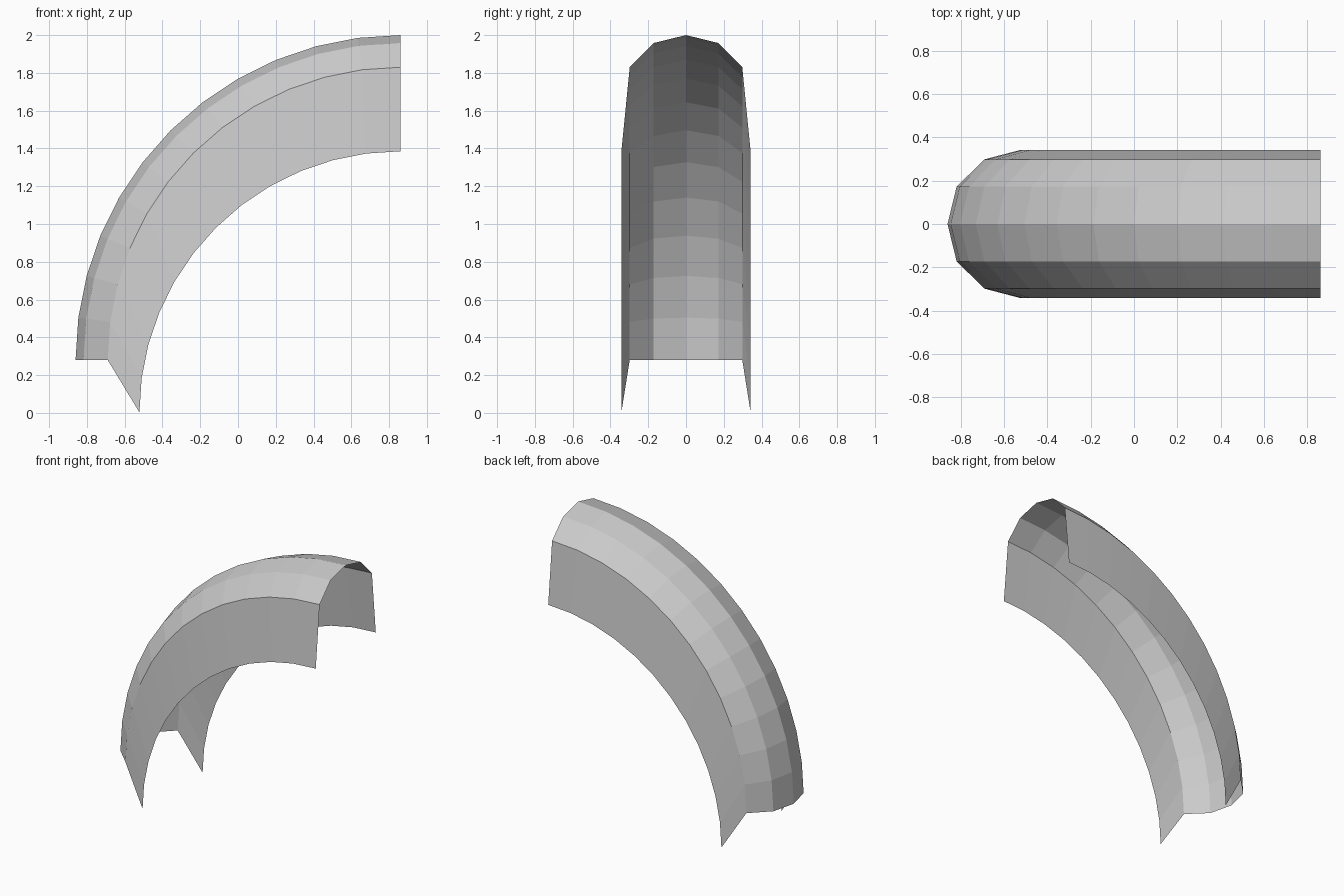
import bpy, bmesh
from math import sin, cos, pi

if "Cube" in bpy.data.objects:
    bpy.data.objects.remove(bpy.data.objects["Cube"])

SEGMENTS = 12
AXLE_X = 0.86
# half cross-section from crown to skirt: (y, arc radius, arc centre height)
PROFILE = [(0.0, 1.72, 0.28), (0.172, 1.678, 0.28), (0.298, 1.55, 0.28), (0.342, 1.382, 0.003)]

# fender shell: sweep the half profile through a quarter turn
bm = bmesh.new()
rings = []
for i in range(SEGMENTS + 1):
    a = i / SEGMENTS * pi / 2
    rings.append([bm.verts.new((AXLE_X - r * sin(a), y, zc + r * cos(a))) for y, r, zc in PROFILE])
for r0, r1 in zip(rings, rings[1:]):
    for j in range(len(PROFILE) - 1):
        bm.faces.new((r0[j], r1[j], r1[j + 1], r0[j + 1]))

# orient faces outwards (the crown must point up)
bm.normal_update()
bm.faces.ensure_lookup_table()
if bm.faces[0].normal.z < 0:
    bmesh.ops.reverse_faces(bm, faces=bm.faces[:])

mesh = bpy.data.meshes.new("fender")
bm.to_mesh(mesh)
bm.free()
fender = bpy.data.objects.new("fender", mesh)
bpy.context.collection.objects.link(fender)

# other half
mirror = fender.modifiers.new("mirror", 'MIRROR')
mirror.use_axis = (False, True, False)
mirror.use_clip = True
